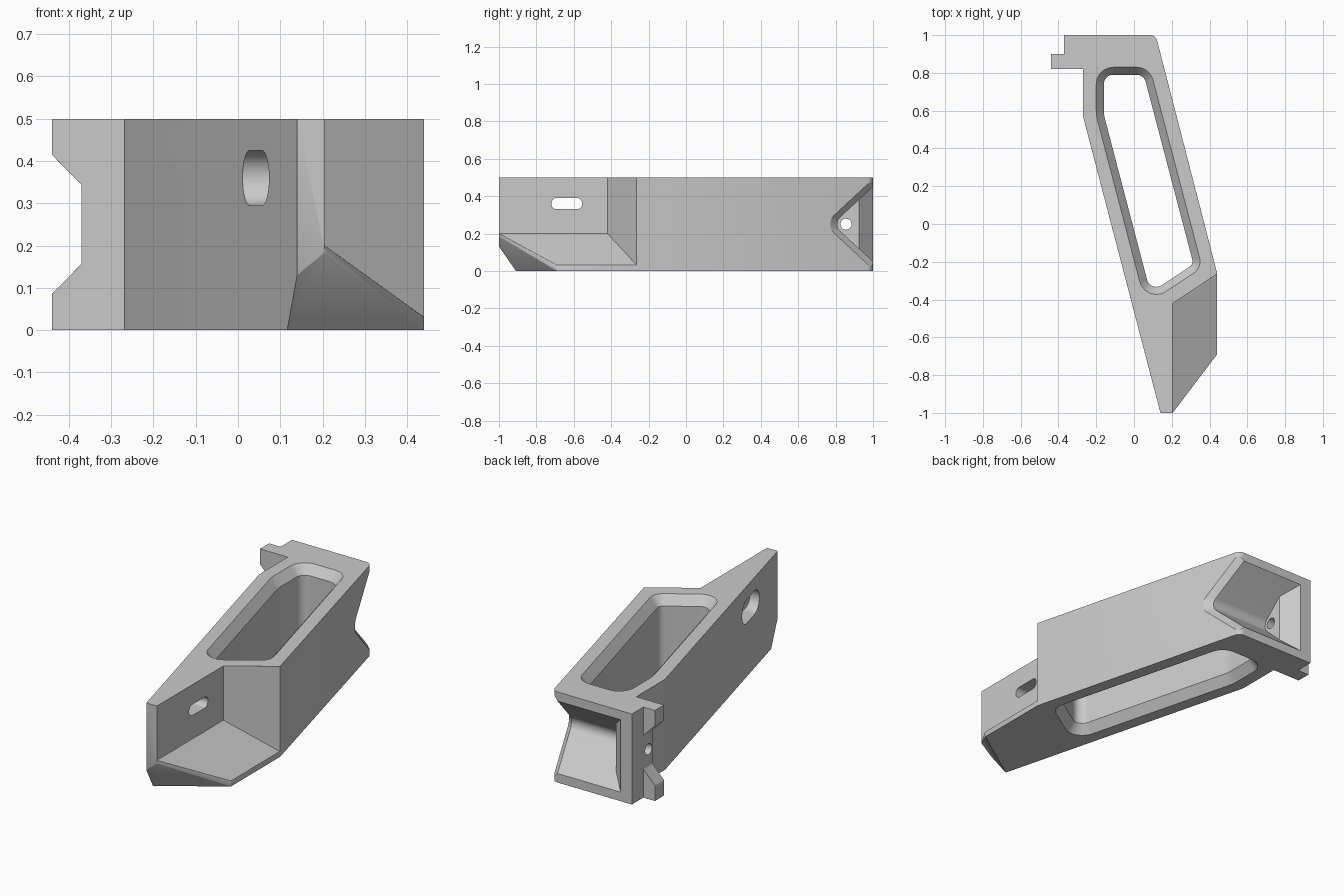
import bpy, bmesh, math
from mathutils import Vector

if "Cube" in bpy.data.objects:
    bpy.data.objects.remove(bpy.data.objects["Cube"], do_unlink=True)

grey = bpy.data.materials.new("plain_grey")
grey.use_nodes = True
GREY = (0.59, 0.59, 0.59, 1)
grey.diffuse_color = GREY
grey.node_tree.nodes["Principled BSDF"].inputs["Base Color"].default_value = GREY


def corner(pts, i):
    """Corner point, directions to both neighbours, bisector and half angle."""
    p = Vector(pts[i])
    u = (Vector(pts[i - 1]) - p).normalized()
    v = (Vector(pts[(i + 1) % len(pts)]) - p).normalized()
    return p, u, v, (u + v).normalized(), u.angle(v) / 2


def grow(pts, d):
    """Offset a convex outline outwards."""
    out = []
    for i in range(len(pts)):
        p, u, v, b, half = corner(pts, i)
        out.append(p - b * d / math.sin(half))
    return out


def rounded(pts, radii, steps=8):
    """Fillet the corners of an outline."""
    out = []
    for i, r in enumerate(radii):
        p, u, v, b, half = corner(pts, i)
        if r == 0:
            out.append(p)
            continue
        t = r / math.tan(half)
        c = p + b * r / math.sin(half)
        a0, a1 = p + u * t - c, p + v * t - c
        out += [c + a0.lerp(a1, k / steps).normalized() * r for k in range(steps + 1)]
    return out


def loft(name, rings):
    """Closed solid through rings of equal point count."""
    bm = bmesh.new()
    rows = [[bm.verts.new(p) for p in ring] for ring in rings]
    n = len(rows[0])
    for a, b in zip(rows, rows[1:]):
        for i in range(n):
            j = (i + 1) % n
            bm.faces.new((a[i], a[j], b[j], b[i]))
    bm.faces.new(rows[0])
    bm.faces.new(rows[-1])
    bmesh.ops.recalc_face_normals(bm, faces=bm.faces[:])
    mesh = bpy.data.meshes.new(name)
    bm.to_mesh(mesh)
    bm.free()
    mesh.materials.append(grey)
    obj = bpy.data.objects.new(name, mesh)
    bpy.context.collection.objects.link(obj)
    return obj


def along_z(name, pts, z0, z1):
    return loft(name, [[(x, y, z) for x, y in pts] for z in (z0, z1)])


def along_x(name, pts, x0, x1):
    return loft(name, [[(x, y, z) for y, z in pts] for x in (x0, x1)])


def apply(obj, mod):
    bpy.context.view_layer.objects.active = obj
    bpy.ops.object.modifier_apply(modifier=mod.name)


def cut(obj, cutter):
    mod = obj.modifiers.new("cut", 'BOOLEAN')
    mod.operation, mod.solver, mod.object = 'DIFFERENCE', 'EXACT', cutter
    apply(obj, mod)
    bpy.data.objects.remove(cutter, do_unlink=True)


# Main body with the rear tab
outline = [(-0.37, 1), (0.115, 1), (0.44, -0.26), (0.44, -0.69), (0.205, -1), (0.14, -1),
           (-0.27, 0.57), (-0.27, 0.82), (-0.44, 0.82), (-0.44, 0.90), (-0.37, 0.90)]
radii = [0, 0.04, 0, 0, 0, 0, 0.15, 0, 0, 0, 0]
body = along_z("grip_body", rounded(outline, radii), 0, 0.5)

# Front notch with a sloping floor
notch = [(0.205, -1.1), (0.205, -0.42), (0.6, -0.157), (0.6, -1.1)]
cut(body, loft("notch_cutter", [[(x, y, 0.2 - 0.72 * (x - 0.205)) for x, y in notch],
                                [(x, y, 0.6) for x, y in notch]]))

# Slanted bevel under the front tip
base, run, out = Vector((0.115, -0.91, 0)), Vector((0.828, 0.561, 0)), Vector((0.561, -0.828, 0))
wedge = [(-0.034, -0.05), (0.3, 0.441), (0.3, -0.05)]
cut(body, loft("tip_cutter", [[base + run * s + out * d + Vector((0, 0, z)) for d, z in wedge]
                              for s in (-0.4, 0.8)]))

# Gap that splits the tab in two
gap = [(-0.37, 0.157), (-0.37, 0.343), (-0.47, 0.445), (-0.47, 0.055)]
cut(body, loft("tab_cutter", [[(x, y, z) for x, z in gap] for y in (0.75, 0.95)]))

# Fine edge bevel
mod = body.modifiers.new("edge_bevel", 'BEVEL')
mod.width, mod.segments, mod.limit_method = 0.005, 1, 'ANGLE'
mod.angle_limit = math.radians(30)
apply(body, mod)

# Long opening, chamfered at the top and bottom
opening = [(-0.16, 0.79), (0.052, 0.79), (0.315, -0.213), (0.087, -0.363), (-0.16, 0.58)]
curve = [0.05, 0.05, 0.035, 0.05, 0.2]
rings = []
for z, d in ((-0.01, 0.048), (0.05, 0), (0.45, 0), (0.51, 0.048)):
    ring = rounded(grow(opening, d), [r + d for r in curve])
    rings.append([(p.x, p.y, z) for p in ring])
cut(body, loft("opening_cutter", rings))

# V-shaped rear recess with a chamfered mouth and flared end wall
vee = [(0.785, 0.25), (1.1, 0.543), (1.1, -0.043)]
rings = []
for off, d in ((0.03, 0.06), (-0.03, 0), (None, 0)):
    ring = rounded(grow(vee, d), [0.05 + d / 2, 0, 0])
    rings.append([(-0.36 if off is None else 0.12 + 0.258 * (0.98 - p.x) + off, p.x, p.y)
                  for p in ring])
recess = loft("recess_cutter", rings)
cut(recess, along_z("end_wall", [(-0.5, 0.6), (-0.22, 0.6), (-0.22, 0.925),
                                 (-0.42, 1.11), (-0.5, 1.11)], -0.3, 0.8))
cut(body, recess)


def slot(name, y0, y1, z0, z1, x0, x1):
    r = (z1 - z0) / 2 - 0.001
    pts = rounded([(y0, z0), (y1, z0), (y1, z1), (y0, z1)], [r] * 4)
    cut(body, along_x(name, pts, x0, x1))


# Counterbored side slot and round pin hole
slot("counterbore_cutter", -0.745, -0.505, 0.295, 0.425, -0.3, 0.13)
slot("slot_cutter", -0.72, -0.555, 0.33, 0.39, 0, 0.3)
pin = [(0.855 + 0.03 * math.cos(a), 0.25 + 0.03 * math.sin(a))
       for a in (math.tau * k / 24 for k in range(24))]
cut(body, along_x("pin_cutter", pin, -0.5, -0.1))

# Smooth the fillets, keep the edges sharp
bpy.ops.object.select_all(action='DESELECT')
body.select_set(True)
bpy.context.view_layer.objects.active = body
bpy.ops.object.shade_smooth_by_angle(angle=math.radians(25))
